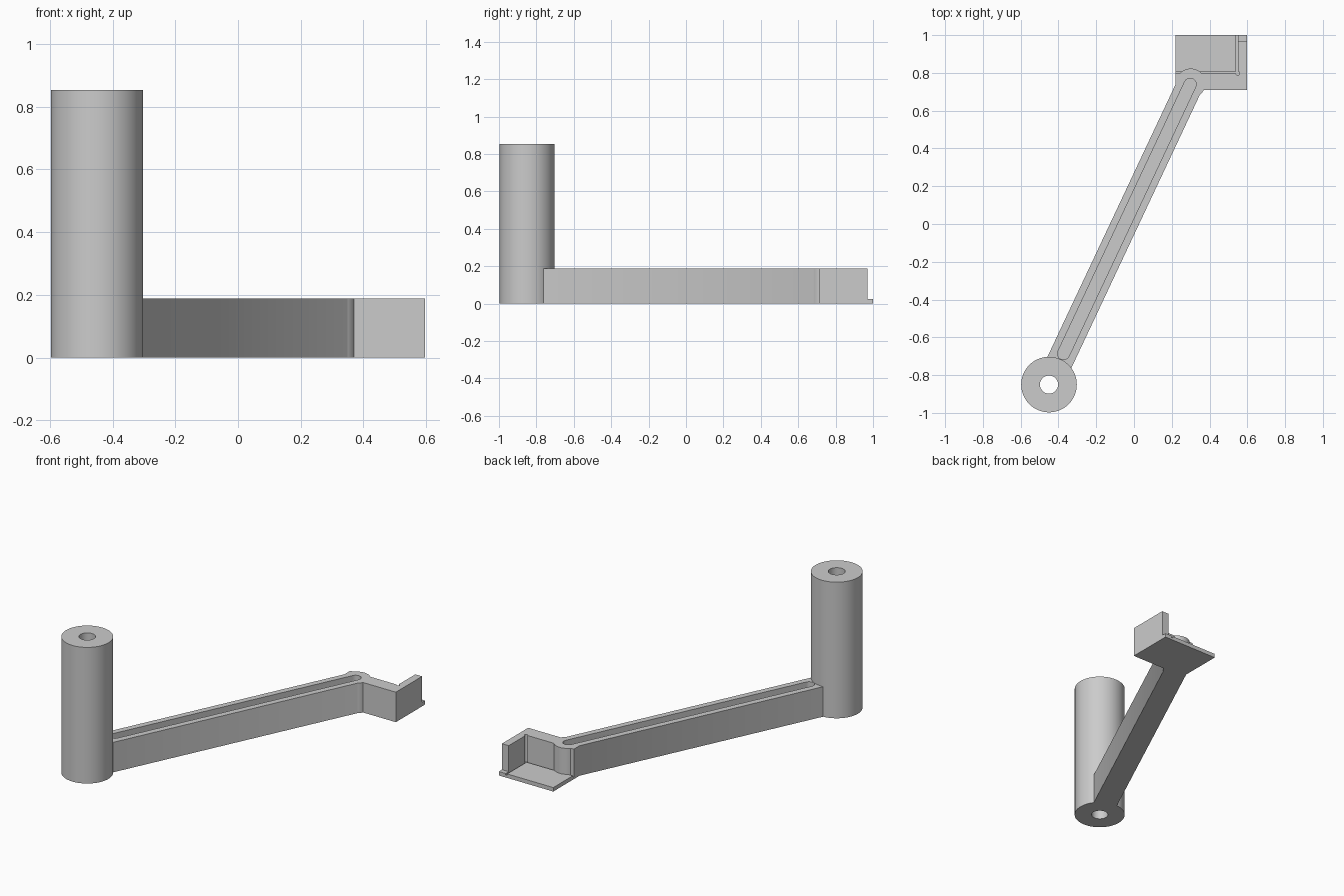
import bpy, bmesh, math
from mathutils import Vector

if "Cube" in bpy.data.objects:
    bpy.data.objects.remove(bpy.data.objects["Cube"])

grey = bpy.data.materials.new("plain grey")
grey.use_nodes = True
grey.diffuse_color = (0.6, 0.6, 0.6, 1)
grey.node_tree.nodes["Principled BSDF"].inputs["Base Color"].default_value = grey.diffuse_color

H = 0.188          # height of arm and bracket
FLOOR = 0.025      # thickness of the bottom skin
POST = Vector((-0.45, -0.85))
TIP = Vector((0.30, 0.745))
ALONG = (TIP - POST).normalized()
ANGLE = math.atan2(ALONG.y, ALONG.x)


def prism(name, outline, z0, z1):
    """Extrude a flat outline from z0 to z1."""
    bm = bmesh.new()
    face = bm.faces.new([bm.verts.new((p[0], p[1], z0)) for p in outline])
    top = bmesh.ops.extrude_face_region(bm, geom=[face])["geom"]
    bmesh.ops.translate(bm, vec=(0, 0, z1 - z0),
                        verts=[v for v in top if isinstance(v, bmesh.types.BMVert)])
    bmesh.ops.recalc_face_normals(bm, faces=bm.faces)
    mesh = bpy.data.meshes.new(name)
    bm.to_mesh(mesh)
    bm.free()
    mesh.materials.append(grey)
    obj = bpy.data.objects.new(name, mesh)
    bpy.context.collection.objects.link(obj)
    return obj


def arc(c, r, start, sweep, n):
    return [(c[0] + r * math.cos(start + sweep * i / n),
             c[1] + r * math.sin(start + sweep * i / n)) for i in range(n + 1)]


def circle(c, r, n=64):
    return arc(c, r, 0, math.tau, n)[:-1]


def rect(x0, x1, y0, y1):
    return [(x0, y0), (x1, y0), (x1, y1), (x0, y1)]


def boolean(obj, tools, operation="DIFFERENCE"):
    bpy.context.view_layer.objects.active = obj
    for tool in tools:
        tool.hide_render = True
        mod = obj.modifiers.new("cut", "BOOLEAN")
        mod.operation, mod.solver, mod.object = operation, "EXACT", tool
        bpy.ops.object.modifier_apply(modifier=mod.name)


# Hollow upright post
post = prism("post", circle(POST, 0.147, 96), 0, 0.853)
bore = prism("bore_cutter", circle(POST, 0.048, 48), -0.1, 1)
boolean(post, [bore])

# Sloping arm with a rounded boss at its tip
side = Vector((ALONG.y, -ALONG.x)) * 0.07
root = POST + ALONG * 0.1
arm = prism("arm", [root - side, root + side] +
            arc(TIP, 0.07, ANGLE - math.pi / 2, math.pi, 24), 0, H)
boss = prism("boss_tool", circle(TIP, 0.078), 0, H)
boolean(arm, [boss], "UNION")

# Long round-ended slot in the top of the arm
slot_start = POST + ALONG * 0.181
slot = prism("slot_cutter",
             arc(slot_start, 0.032, ANGLE + math.pi / 2, math.pi, 16) +
             arc(TIP - ALONG * 0.006, 0.032, ANGLE - math.pi / 2, math.pi, 16), FLOOR, 0.3)
boolean(arm, [slot])

# Corner bracket: two walls on a thin floor, with relief grooves at their feet
WX, WY = 0.55, 0.797
bracket = prism("bracket", rect(0.22, 0.597, 0.71, 1.0), 0, H)
cutters = [
    prism("pocket_cutter", rect(0.1, WX, WY, 1.1), FLOOR, 0.3),
    prism("lip_cutter", rect(0.5, 0.7, 0.97, 1.1), FLOOR, 0.3),
    prism("front_groove_cutter", rect(0.1, WX, WY, WY + 0.01), FLOOR - 0.01, 0.1),
    prism("side_groove_cutter", rect(WX - 0.01, WX, WY, 1.1), FLOOR - 0.01, 0.1),
    prism("corner_relief_cutter", circle((WX, WY), 0.01, 20), FLOOR - 0.01, 0.3),
]
boolean(bracket, cutters + [slot])

for tool in cutters + [bore, boss, slot]:
    bpy.data.objects.remove(tool)

# Smooth the round walls, keep the edges sharp
bpy.ops.object.select_all(action="DESELECT")
for obj in (post, arm, bracket):
    obj.select_set(True)
bpy.context.view_layer.objects.active = post
bpy.ops.object.shade_smooth_by_angle(angle=math.radians(30))
